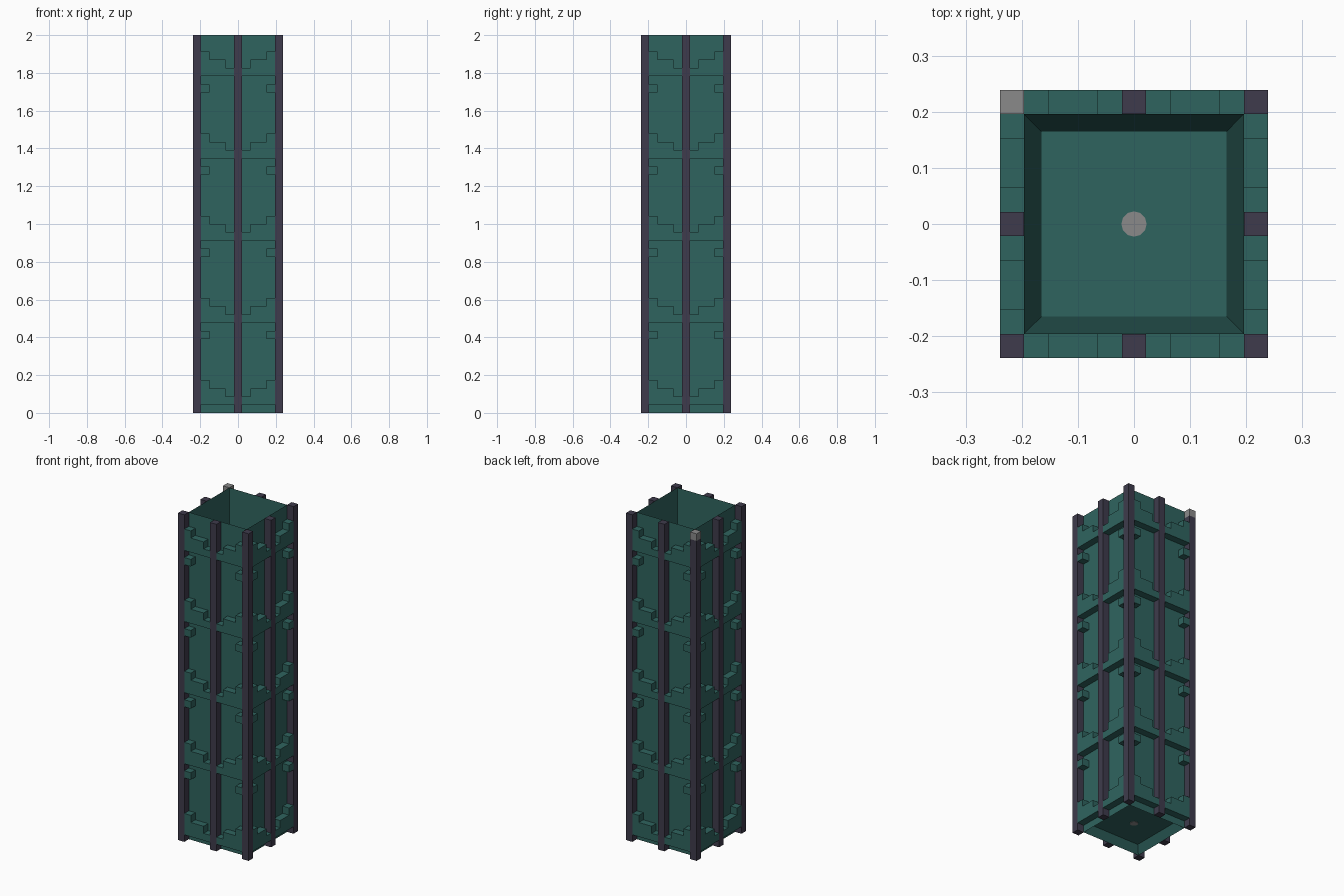
import bpy
import bmesh
from math import pi
from mathutils import Matrix, Vector

U = 2 / 46          # one block
HEIGHT = 46         # tower height in blocks
HALF = 4.5          # wall half width in blocks

if "Cube" in bpy.data.objects:
    bpy.data.objects.remove(bpy.data.objects["Cube"], do_unlink=True)


def srgb(*rgb):
    return tuple(((c / 255 + 0.055) / 1.055) ** 2.4 for c in rgb) + (1.0,)


def material(name, color):
    mat = bpy.data.materials.new(name)
    mat.use_nodes = True
    mat.diffuse_color = color
    bsdf = mat.node_tree.nodes["Principled BSDF"]
    bsdf.inputs["Base Color"].default_value = color
    bsdf.inputs["Roughness"].default_value = 0.9
    return mat


teal = material("dark teal", srgb(47, 100, 95))
slate = material("dark purple slate", srgb(62, 59, 76))
grey = material("grey", srgb(138, 138, 138))


def add_box(bm, low, high):
    low, high = Vector(low), Vector(high)
    matrix = Matrix.Translation((low + high) / 2) @ Matrix.Diagonal((high - low).to_4d())
    return bmesh.ops.create_cube(bm, size=1, matrix=matrix)["verts"]


def add_profile(bm, points, y0, y1):
    """Extrude an outline in the xz plane from y0 to y1."""
    verts = [bm.verts.new((x, y0, z)) for x, z in points]
    face = bm.faces.new(verts)
    extruded = bmesh.ops.extrude_face_region(bm, geom=[face])["geom"]
    moved = [v for v in extruded if isinstance(v, bmesh.types.BMVert)]
    bmesh.ops.translate(bm, verts=moved, vec=(0, y1 - y0, 0))
    bm.faces.new(verts) if not face.is_valid else None
    return verts + moved


def finish(bm, name, mat):
    bmesh.ops.recalc_face_normals(bm, faces=bm.faces)
    bmesh.ops.scale(bm, verts=bm.verts, vec=(U, U, U))
    mesh = bpy.data.meshes.new(name)
    bm.to_mesh(mesh)
    bm.free()
    mesh.materials.append(mat)
    obj = bpy.data.objects.new(name, mesh)
    bpy.context.collection.objects.link(obj)
    return obj


# Hollow square shaft with a floor and a shallow recess underneath
bm = bmesh.new()
add_box(bm, (-HALF, -HALF, 0), (HALF, HALF, HEIGHT))
bm.normal_update()
caps = [f for f in bm.faces if abs(f.normal.z) > 0.9]
bmesh.ops.inset_individual(bm, faces=caps, thickness=1)
for cap in caps:
    floor_z = 2 if cap.normal.z > 0 else 1
    for v in cap.verts:
        v.co.z = floor_z
finish(bm, "shaft_walls", teal)

# Stepped ledges and corner studs, repeated up and around the shaft
steps = [(0.5, 0), (4.5, 0), (4.5, 3), (3.5, 3), (3.5, 2), (1.5, 2), (1.5, 1), (0.5, 1)]
ledges, studs = bmesh.new(), bmesh.new()
for side in range(4):
    turn = Matrix.Rotation(side * pi / 2, 3, "Z")
    for sign in (-1, 1):
        for base in range(1, HEIGHT, 10):
            outline = [(sign * x, base + z) for x, z in steps]
            verts = add_profile(ledges, outline, -HALF - 1, -HALF)
            bmesh.ops.transform(ledges, matrix=turn, verts=verts)
            if base + 9 < HEIGHT:
                x0, x1 = sorted((sign * 3.5, sign * 4.5))
                verts = add_box(studs, (x0, -HALF - 1, base + 8), (x1, -HALF, base + 9))
                bmesh.ops.transform(studs, matrix=turn, verts=verts)
finish(ledges, "stepped_ledges", teal)
finish(studs, "corner_studs", teal)

# Upright posts at the corners and side middles; one has a grey cap block
for row, y in (("front", -5), ("middle", 0), ("back", 5)):
    for column, x in (("right", -5), ("centre", 0), ("left", 5)):
        if x == 0 and y == 0:
            continue
        capped = x < 0 and y > 0
        top = HEIGHT - 1 if capped else HEIGHT
        bm = bmesh.new()
        add_box(bm, (x - 0.5, y - 0.5, 0), (x + 0.5, y + 0.5, top))
        finish(bm, f"{row}_{column}_post", slate)
        if capped:
            bm = bmesh.new()
            add_box(bm, (x - 0.5, y - 0.5, top), (x + 0.5, y + 0.5, HEIGHT))
            finish(bm, "post_cap", grey)

# Small round plug through the middle of the floor
bm = bmesh.new()
bmesh.ops.create_cone(bm, cap_ends=True, segments=12, radius1=0.52, radius2=0.52,
                      depth=1.1, matrix=Matrix.Translation((0, 0, 1.5)))
finish(bm, "floor_plug", grey)
